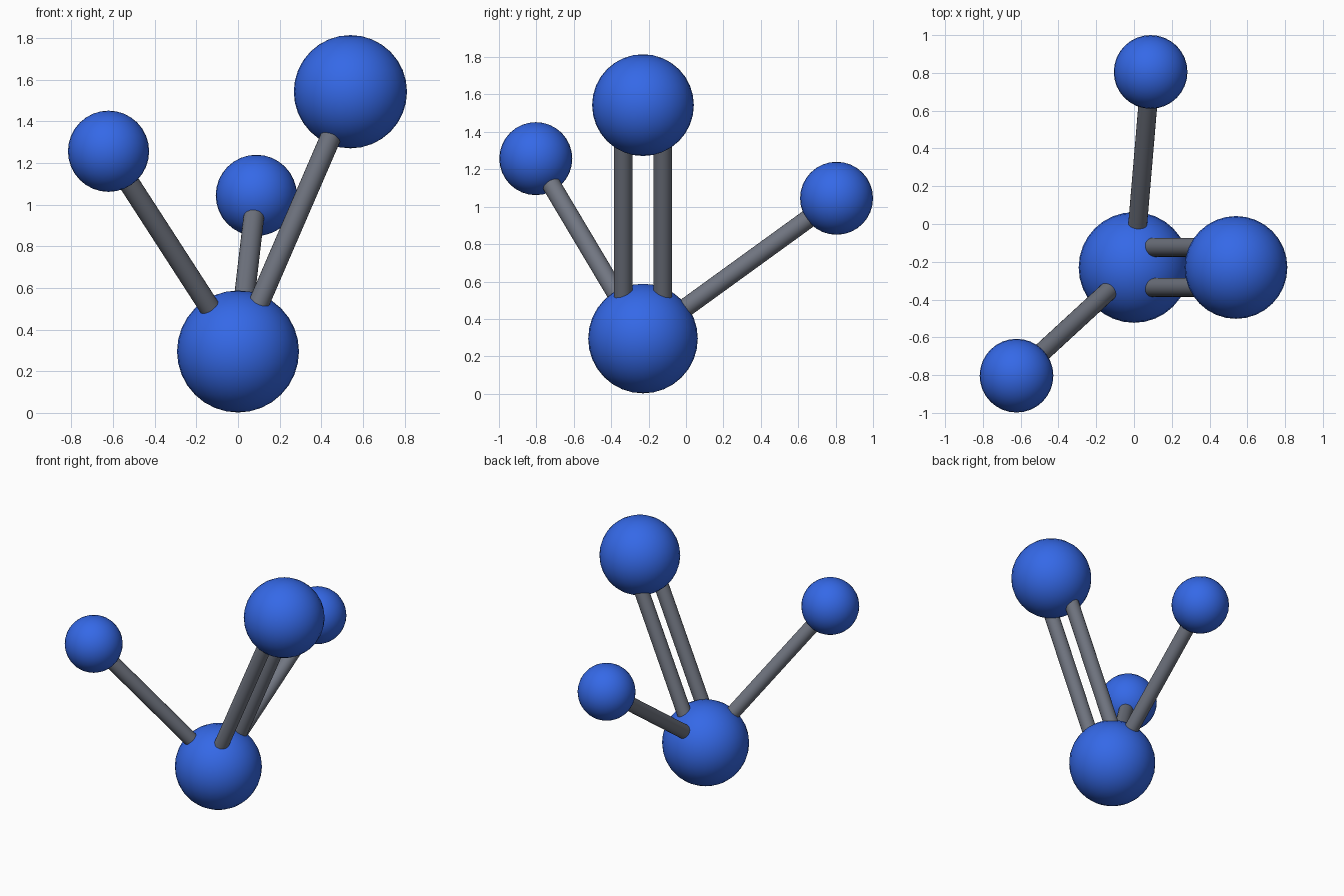
import bpy
from mathutils import Vector

if "Cube" in bpy.data.objects:
    bpy.data.objects.remove(bpy.data.objects["Cube"], do_unlink=True)


def make_material(name, colour):
    mat = bpy.data.materials.new(name)
    mat.use_nodes = True
    mat.diffuse_color = colour
    mat.node_tree.nodes["Principled BSDF"].inputs["Base Color"].default_value = colour
    return mat


blue = make_material("blue", (0.035, 0.14, 0.80, 1))
grey = make_material("slate grey", (0.165, 0.18, 0.22, 1))


def finish(name, mat):
    obj = bpy.context.object
    obj.name = name
    obj.data.materials.append(mat)
    bpy.ops.object.shade_smooth_by_angle()
    return obj


def ball(name, centre, radius):
    bpy.ops.mesh.primitive_uv_sphere_add(segments=32, ring_count=16,
                                         radius=radius, location=centre)
    return finish(name, blue)


def rod(name, start, end, radius=0.05):
    axis = end - start
    bpy.ops.mesh.primitive_cylinder_add(vertices=24, radius=radius, depth=axis.length,
                                        location=(start + end) / 2)
    bpy.context.object.rotation_euler = axis.to_track_quat("Z", "Y").to_euler()
    return finish(name, grey)


# Balls: one centre and three outer ones
centre = Vector((0, -0.23, 0.295))
large = Vector((0.54, -0.23, 1.543))
front = Vector((-0.622, -0.803, 1.257))
back = Vector((0.088, 0.805, 1.045))
ball("centre_ball", centre, 0.293)
ball("large_ball", large, 0.272)
ball("front_ball", front, 0.195)
ball("back_ball", back, 0.195)

# Single rods run between ball centres
rod("front_rod", centre, front)
rod("back_rod", centre, back)

# Paired rods lie side by side along the way to the large ball
for side, name in ((-1, "double_rod_front"), (1, "double_rod_back")):
    offset = Vector((0, side * 0.106, 0))
    rod(name, centre + offset, large + offset)
